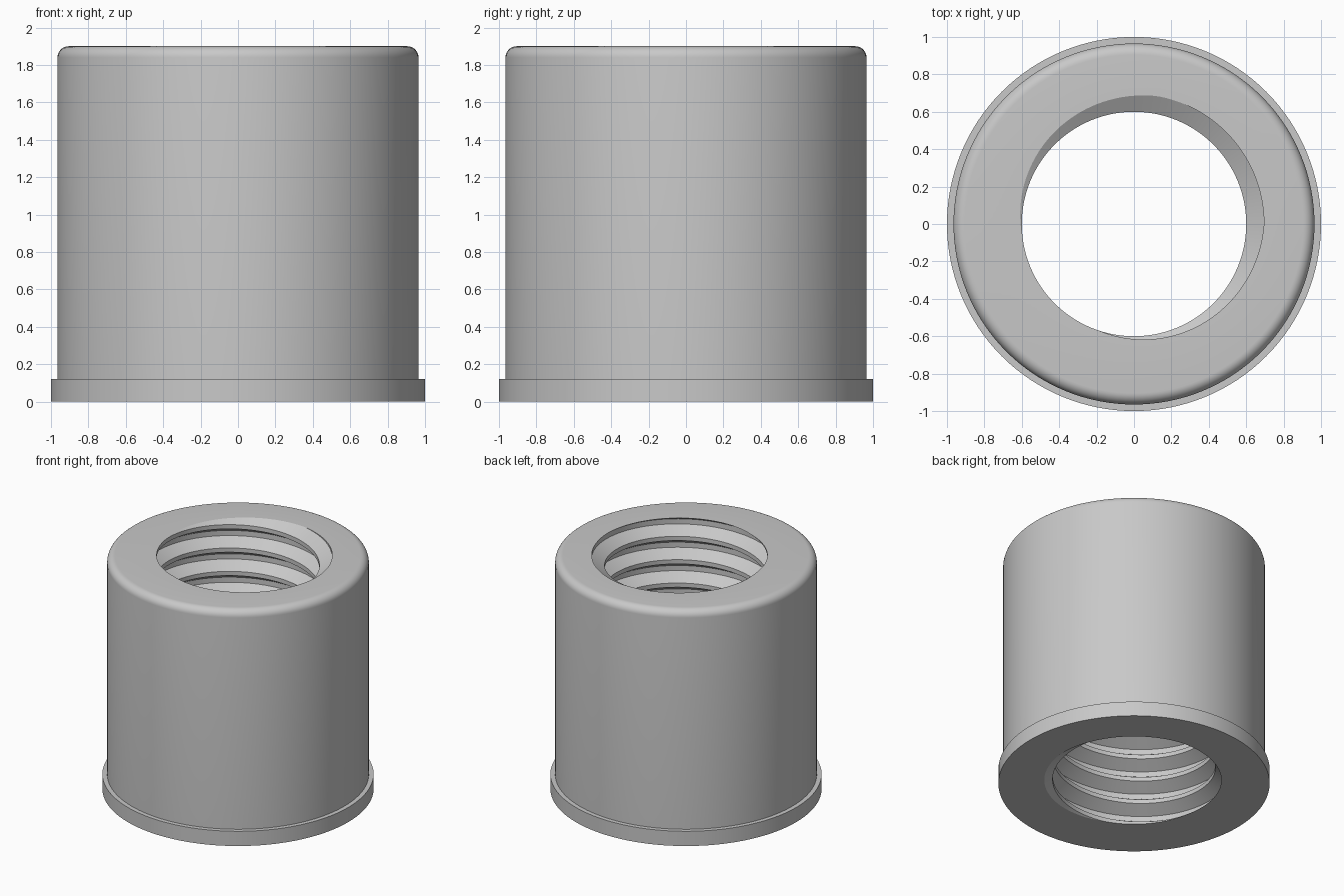
import bpy, bmesh, math

if "Cube" in bpy.data.objects:
    bpy.data.objects.remove(bpy.data.objects["Cube"])

H = 1.9          # total height
PITCH = 0.19     # thread pitch
CREST, ROOT = 0.6, 0.695
N = 128          # segments round the axis
CENTRE = 0.889   # groove phase at angle 0
R_BODY, FILLET = 0.965, 0.06
ROOT_HALF, CREST_HALF = 0.11, 0.41


def thread_radius(phase):
    """Trapezoidal groove radius for a phase measured in turns."""
    d = abs((phase - CENTRE + 0.5) % 1.0 - 0.5)
    t = (CREST_HALF - d) / (CREST_HALF - ROOT_HALF)
    return CREST + (ROOT - CREST) * min(1.0, max(0.0, t))


# Outer profile, from the rounded top edge down to the flange
outer = []
for i in range(9):
    a = math.pi / 2 * (1 - i / 8)
    outer.append((R_BODY - FILLET + FILLET * math.cos(a), H - FILLET + FILLET * math.sin(a)))
outer += [(R_BODY, 0.12), (1.0, 0.12), (1.0, 0.0)]


def column(k):
    """Closed cross-section at step k: threaded bore, then the outside."""
    turn = k / N
    pts = []
    for i in range(-2, 13):
        for f in (-CREST_HALF, -ROOT_HALF, ROOT_HALF, CREST_HALF):
            z = min(H, max(0.0, PITCH * (i + CENTRE + f + turn)))
            pts.append((thread_radius(z / PITCH - turn), z))
    return pts + outer


# Threaded cap body
bm = bmesh.new()
cols = []
for k in range(N + 1):
    a = 2 * math.pi * k / N
    cols.append([bm.verts.new((r * math.cos(a), r * math.sin(a), z)) for r, z in column(k)])

rows = len(cols[0])
# the seam is joined by merging, since the helix climbs one pitch per turn
for k in range(N):
    for j in range(rows):
        m = (j + 1) % rows
        bm.faces.new((cols[k][j], cols[k + 1][j], cols[k + 1][m], cols[k][m]))
bmesh.ops.remove_doubles(bm, verts=bm.verts[:], dist=1e-5)
bmesh.ops.dissolve_degenerate(bm, edges=bm.edges[:], dist=1e-5)
bmesh.ops.recalc_face_normals(bm, faces=bm.faces[:])

mesh = bpy.data.meshes.new("threaded_cap")
bm.to_mesh(mesh)
bm.free()
cap = bpy.data.objects.new("threaded_cap", mesh)
bpy.context.collection.objects.link(cap)

# Plain grey finish
grey = bpy.data.materials.new("light_grey")
grey.diffuse_color = (0.58, 0.58, 0.58, 1)
grey.use_nodes = True
grey.node_tree.nodes["Principled BSDF"].inputs["Base Color"].default_value = grey.diffuse_color
mesh.materials.append(grey)

bpy.context.view_layer.objects.active = cap
cap.select_set(True)
bpy.ops.object.shade_smooth_by_angle(angle=math.radians(30))
